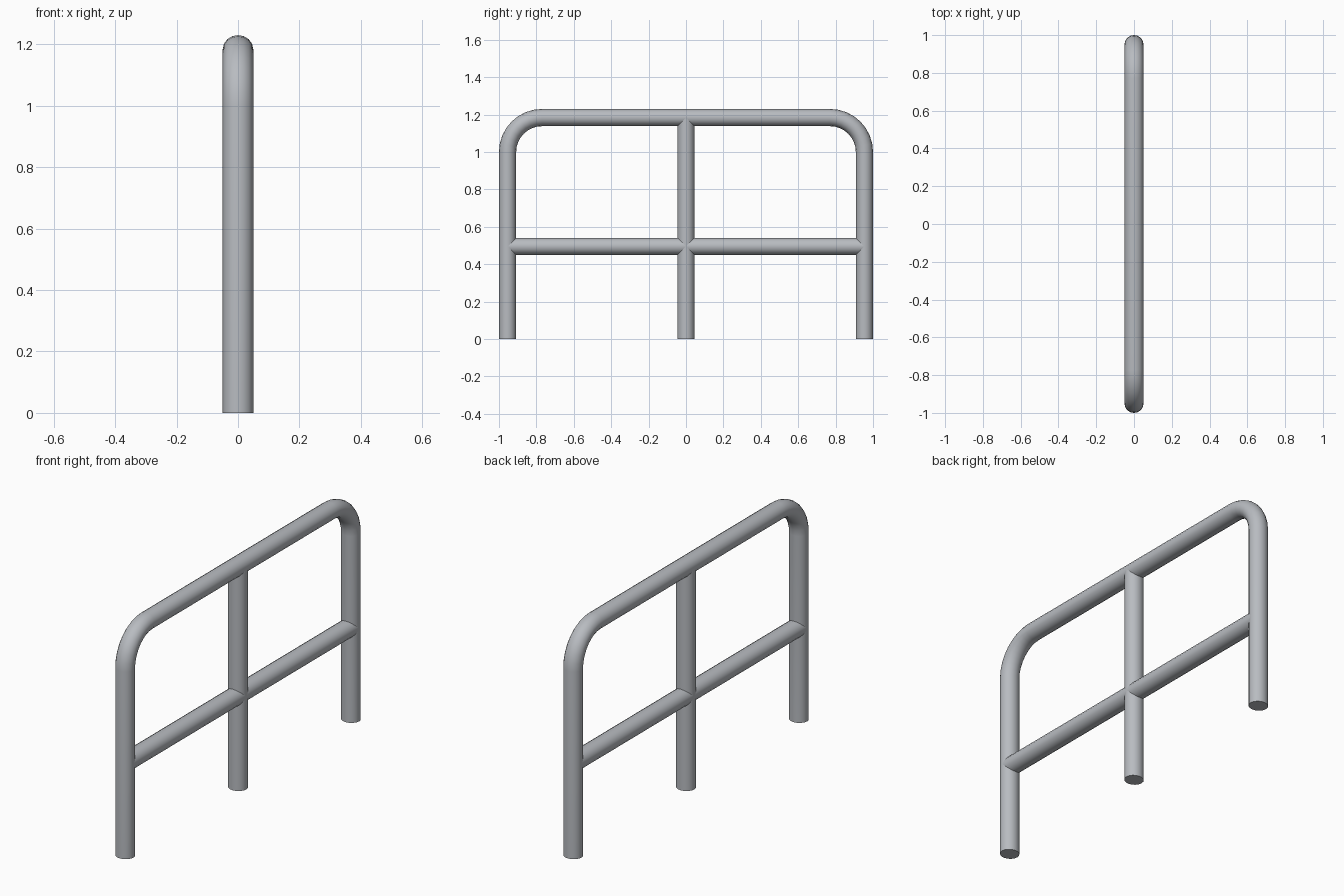
import bpy
import math

RADIUS = 0.046      # tube radius
WIDEN = 1.08        # tubes are slightly oval across x
LEG_Y = 0.954       # centre line of the end legs
TOP_Z = 1.184       # centre line of the top bar
BEND = 0.184        # bend radius of the top corners
RAIL_Z = 0.495
BEND_STEPS = 8

cube = bpy.data.objects.get("Cube")
if cube:
    bpy.data.objects.remove(cube, do_unlink=True)

steel = bpy.data.materials.new("grey_steel")
steel.use_nodes = True
colour = (0.48, 0.5, 0.53, 1)
steel.diffuse_color = colour
steel.node_tree.nodes["Principled BSDF"].inputs["Base Color"].default_value = colour


def tube(name, path):
    """Sweep a round, capped tube along (y, z) points."""
    curve = bpy.data.curves.new(name, "CURVE")
    curve.dimensions = "3D"
    curve.bevel_depth = RADIUS
    curve.bevel_resolution = 6
    curve.use_fill_caps = True
    spline = curve.splines.new("POLY")
    spline.points.add(len(path) - 1)
    for point, (y, z) in zip(spline.points, path):
        point.co = (0, y, z, 1)
    obj = bpy.data.objects.new(name, curve)
    bpy.context.collection.objects.link(obj)
    bpy.ops.object.select_all(action="DESELECT")
    obj.select_set(True)
    bpy.context.view_layer.objects.active = obj
    bpy.ops.object.convert(target="MESH")
    obj = bpy.context.view_layer.objects.active
    obj.name = name
    for vertex in obj.data.vertices:
        vertex.co.x *= WIDEN
    obj.data.materials.clear()
    obj.data.materials.append(steel)
    bpy.ops.object.shade_smooth_by_angle(angle=math.radians(40))
    return obj


# Outer hoop: two legs and the top bar, joined by rounded corners
corner = []
for i in range(BEND_STEPS + 1):
    a = math.pi / 2 * i / BEND_STEPS
    corner.append((LEG_Y - BEND + BEND * math.cos(a),
                   TOP_Z - BEND + BEND * math.sin(a)))
right_half = [(LEG_Y, 0)] + corner
left_half = [(-y, z) for y, z in reversed(right_half)]
tube("outer_hoop", right_half + left_half)

# Middle post and cross rail
tube("middle_post", [(0, 0), (0, TOP_Z)])
tube("cross_rail", [(-LEG_Y, RAIL_Z), (LEG_Y, RAIL_Z)])
